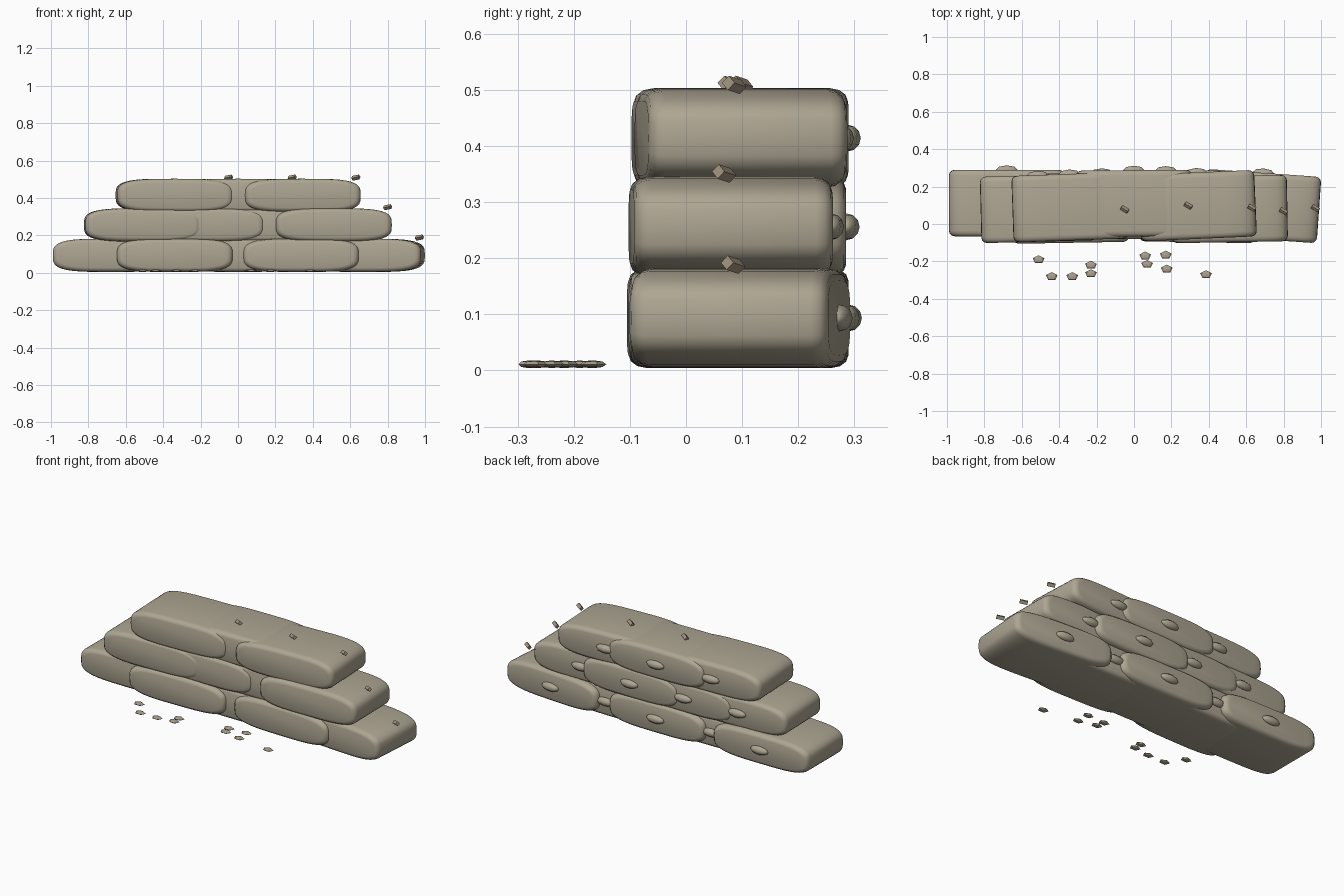
import bpy
from math import cos, sin, pi, radians, copysign
from mathutils import Vector, Matrix

if "Cube" in bpy.data.objects:
    bpy.data.objects.remove(bpy.data.objects["Cube"])


def material(name, rgb):
    m = bpy.data.materials.new(name)
    m.diffuse_color = (*rgb, 1)
    m.use_nodes = True
    m.node_tree.nodes["Principled BSDF"].inputs["Base Color"].default_value = m.diffuse_color
    return m


CLOTH = material("burlap", (0.42, 0.38, 0.29))
TIE = material("cord", (0.36, 0.29, 0.21))
GRIT = material("grit", (0.42, 0.36, 0.27))

W, D, H = 0.31, 0.1775, 0.089   # bag half sizes
N = 40                          # points round the bag profile


def finish(ob, name, mat, smooth=None):
    ob.name = name
    ob.data.materials.append(mat)
    if smooth:
        bpy.ops.object.select_all(action='DESELECT')
        ob.select_set(True)
        bpy.context.view_layer.objects.active = ob
        bpy.ops.object.shade_smooth_by_angle(angle=radians(smooth))
    return ob


def spow(v, p):
    return copysign(abs(v) ** p, v)


def bag_mesh():
    # Superelliptic section swept front to back with rounded rims
    r = 0.03
    arc = [(-D + r - r * sin(a), r - r * cos(a))
           for a in (pi / 2, pi / 3, pi / 6, 0)]
    rings = arc + [(-y, i) for y, i in reversed(arc)]
    verts, faces = [], []
    for y, inset in rings:
        for k in range(N):
            t = 2 * pi * k / N
            verts.append(((W - inset) * spow(cos(t), 2 / 3.6), y,
                          (H - inset * 0.75) * spow(sin(t), 2 / 3.6)))
    for j in range(len(rings) - 1):
        for k in range(N):
            a, b = j * N + k, j * N + (k + 1) % N
            faces.append((a, b, b + N, a + N))
    faces.append(tuple(reversed(range(N))))
    faces.append(tuple(range((len(rings) - 1) * N, len(rings) * N)))
    me = bpy.data.meshes.new("sandbag")
    me.from_pydata(verts, [], [f[::-1] for f in faces])
    return me


def sandbag(tag, x, y, z, deg):
    rot = Matrix.Rotation(radians(deg), 3, 'Z')
    at = Vector((x, y, z))
    ob = bpy.data.objects.new("bag", bag_mesh())
    bpy.context.collection.objects.link(ob)
    ob.location, ob.rotation_euler.z = at, radians(deg)
    finish(ob, "sandbag_" + tag, CLOTH, 35)

    # Knot on the back of the bag
    bpy.ops.mesh.primitive_uv_sphere_add(
        segments=8, ring_count=6, location=at + rot @ Vector((0, D, 0)))
    k = bpy.context.object
    k.scale = (0.058, 0.024, 0.024)
    k.rotation_euler.z = radians(deg)
    finish(k, "knot_" + tag, CLOTH, 60)

    # Cord end lying on the top right
    bpy.ops.mesh.primitive_cylinder_add(
        vertices=4, radius=0.013, depth=0.042,
        location=at + Vector((0.29, -0.012, H + 0.006)))
    c = bpy.context.object
    c.rotation_mode = 'QUATERNION'
    c.rotation_quaternion = Vector((1, -0.6, 0.2)).to_track_quat('Z', 'Y')
    finish(c, "cord_end_" + tag, TIE)


# Three stacked rows: (x, y, turn in degrees)
rows = [
    (0.0935, [(-0.68, 0.112, 0), (-0.34, 0.077, 1), (0, 0.108, 0),
              (0.34, 0.08, -1), (0.68, 0.096, -4)]),
    (0.256, [(-0.51, 0.083, 1.5), (-0.17, 0.096, 0.5), (0.17, 0.108, 0),
             (0.51, 0.08, 1)]),
    (0.414, [(-0.34, 0.09, 2), (0, 0.11, 0.5), (0.34, 0.098, 2.5)]),
]
for i, (z, bags) in enumerate(rows):
    for j, (x, y, deg) in enumerate(bags):
        sandbag(f"{i + 1}_{j + 1}", x, y, z, deg)

# Spilled grit in front of the wall
spots = [(-0.51, -0.19), (-0.44, -0.28), (-0.33, -0.28), (-0.23, -0.22),
         (-0.23, -0.265), (0.06, -0.17), (0.07, -0.215), (0.17, -0.165),
         (0.175, -0.24), (0.385, -0.27)]
for i, (x, y) in enumerate(spots):
    bpy.ops.mesh.primitive_uv_sphere_add(segments=5, ring_count=4,
                                         location=(x, y, 0.011))
    g = bpy.context.object
    g.scale = (0.033, 0.023, 0.007)
    finish(g, f"grit_{i + 1}", GRIT)
